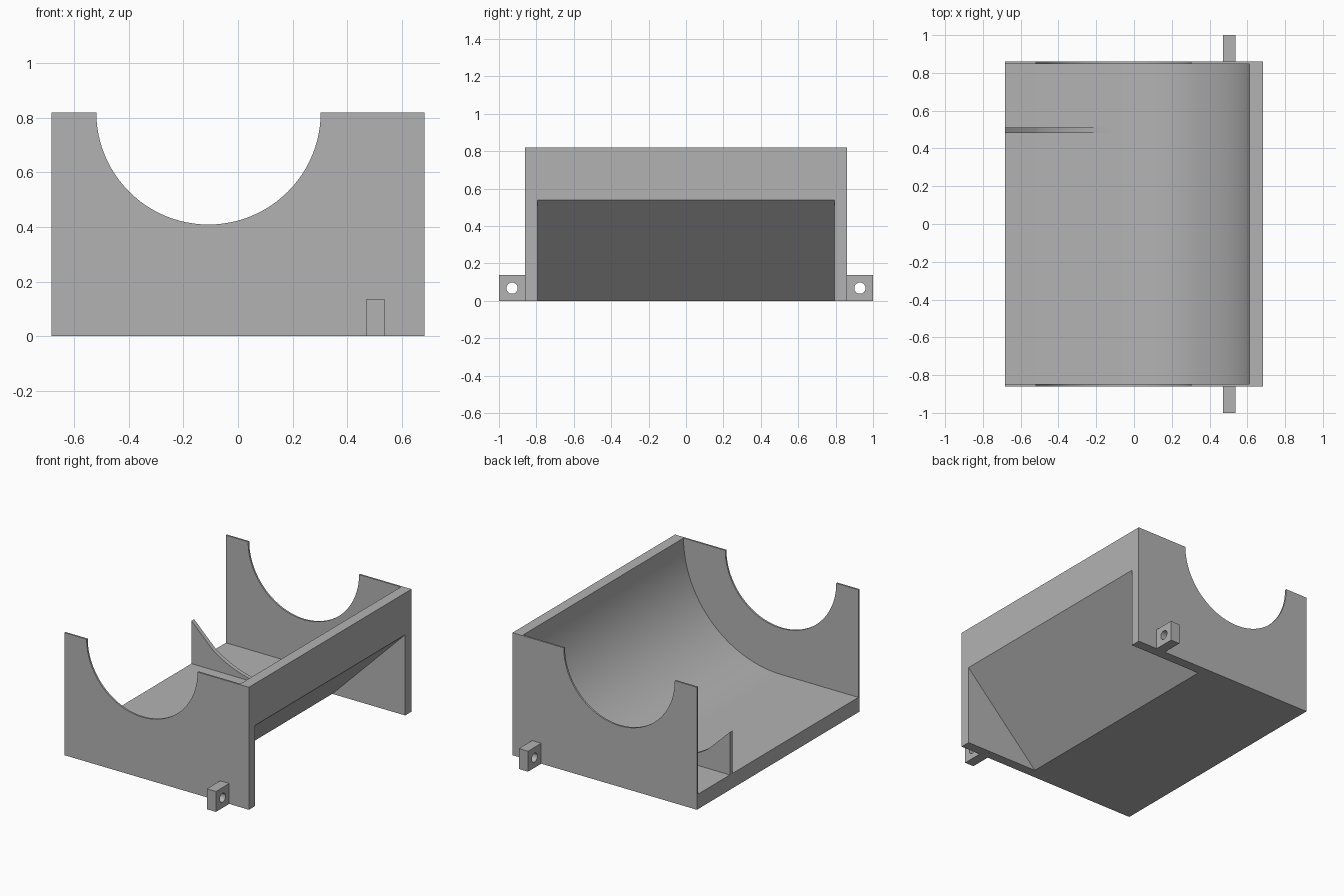
import bpy
import bmesh
from math import cos, sin, radians
from mathutils import Vector

old = bpy.data.objects.get("Cube")
if old:
    bpy.data.objects.remove(old, do_unlink=True)

# Main dimensions
HALF_X, HALF_Y, HEIGHT = 0.683, 0.86, 0.82
FLOOR, AXIS_X = 0.10, -0.108
TROUGH_R, NOTCH_R = HEIGHT - FLOOR, 0.411
PLATE = 0.012

grey = bpy.data.materials.new("plain grey")
grey.use_nodes = True
grey.diffuse_color = (0.45, 0.45, 0.45, 1)
grey.node_tree.nodes["Principled BSDF"].inputs["Base Color"].default_value = grey.diffuse_color


def arc(cx, cz, r, start, end, steps):
    """Points on an arc, angles in degrees."""
    angles = [radians(start + (end - start) * i / steps) for i in range(steps + 1)]
    return [(cx + r * cos(a), cz + r * sin(a)) for a in angles]


def prism(name, profile, low, high, axis="Y"):
    """Extrude a profile (x, z) along Y, or (y, z) along X."""
    bm = bmesh.new()
    place = (lambda u, v: (u, low, v)) if axis == "Y" else (lambda u, v: (low, u, v))
    face = bm.faces.new([bm.verts.new(place(u, v)) for u, v in profile])
    grown = bmesh.ops.extrude_face_region(bm, geom=[face])["geom"]
    offset = Vector((0, high - low, 0) if axis == "Y" else (high - low, 0, 0))
    bmesh.ops.translate(bm, vec=offset, verts=[g for g in grown if isinstance(g, bmesh.types.BMVert)])
    bmesh.ops.recalc_face_normals(bm, faces=bm.faces)
    mesh = bpy.data.meshes.new(name)
    bm.to_mesh(mesh)
    bm.free()
    mesh.materials.append(grey)
    obj = bpy.data.objects.new(name, mesh)
    bpy.context.collection.objects.link(obj)
    return obj


def rect(u0, u1, v0, v1):
    return [(u0, v0), (u1, v0), (u1, v1), (u0, v1)]


def activate(obj):
    bpy.ops.object.select_all(action="DESELECT")
    obj.select_set(True)
    bpy.context.view_layer.objects.active = obj


def carve(obj, cutter):
    """Subtract the cutter and remove it."""
    cutter.hide_render = True
    mod = obj.modifiers.new("cut", "BOOLEAN")
    mod.operation, mod.solver, mod.object = "DIFFERENCE", "EXACT", cutter
    activate(obj)
    bpy.ops.object.modifier_apply(modifier=mod.name)
    bpy.data.objects.remove(cutter, do_unlink=True)


# Cradle body
body = prism("cradle_body", rect(-HALF_X, HALF_X, 0, HEIGHT), -HALF_Y, HALF_Y)

# Rounded trough, open towards the low side, leaving thin end plates
top = HEIGHT + 0.1
trough = arc(AXIS_X, HEIGHT, TROUGH_R, 0, -90, 32)
trough += [(-HALF_X - 0.1, FLOOR), (-HALF_X - 0.1, top), (AXIS_X + TROUGH_R, top)]
carve(body, prism("trough_cutter", trough, PLATE - HALF_Y, HALF_Y - PLATE))

# Half-round notches through both end plates
notch = arc(AXIS_X, HEIGHT, NOTCH_R, 0, -180, 48)
notch += [(AXIS_X - NOTCH_R, top), (AXIS_X + NOTCH_R, top)]
carve(body, prism("notch_cutter", notch, -1, 1))

# Sloping underside recess below the high wall
wedge = [(0.043, -0.1), (HALF_X + 0.1, 0.64), (HALF_X + 0.1, -0.1)]
carve(body, prism("wedge_cutter", wedge, -0.793, 0.793))

# Thin curved rib that follows the trough radius
rib_profile = [p for p in arc(AXIS_X, HEIGHT, TROUGH_R, -90, -127.0, 20)]
rib_profile[-1] = (-HALF_X, HEIGHT - (TROUGH_R ** 2 - (HALF_X + AXIS_X) ** 2) ** 0.5)
rib_profile.append((-HALF_X, FLOOR))
rib = prism("support_rib", rib_profile, 0.483, 0.511)

# Drilled mounting tabs at both ends
parts = [body, rib]
for name, side in (("front_tab", -1), ("back_tab", 1)):
    ends = sorted((side * HALF_Y, side))
    tab = prism(name, rect(ends[0], ends[1], 0, 0.137), 0.47, 0.537, "X")
    hole = arc(side * 0.93, 0.068, 0.03, 0, 348.75, 31)
    carve(tab, prism("hole_cutter", hole, 0.4, 0.6, "X"))
    parts.append(tab)

for part in parts:
    activate(part)
    bpy.ops.object.shade_smooth_by_angle(angle=radians(30))
